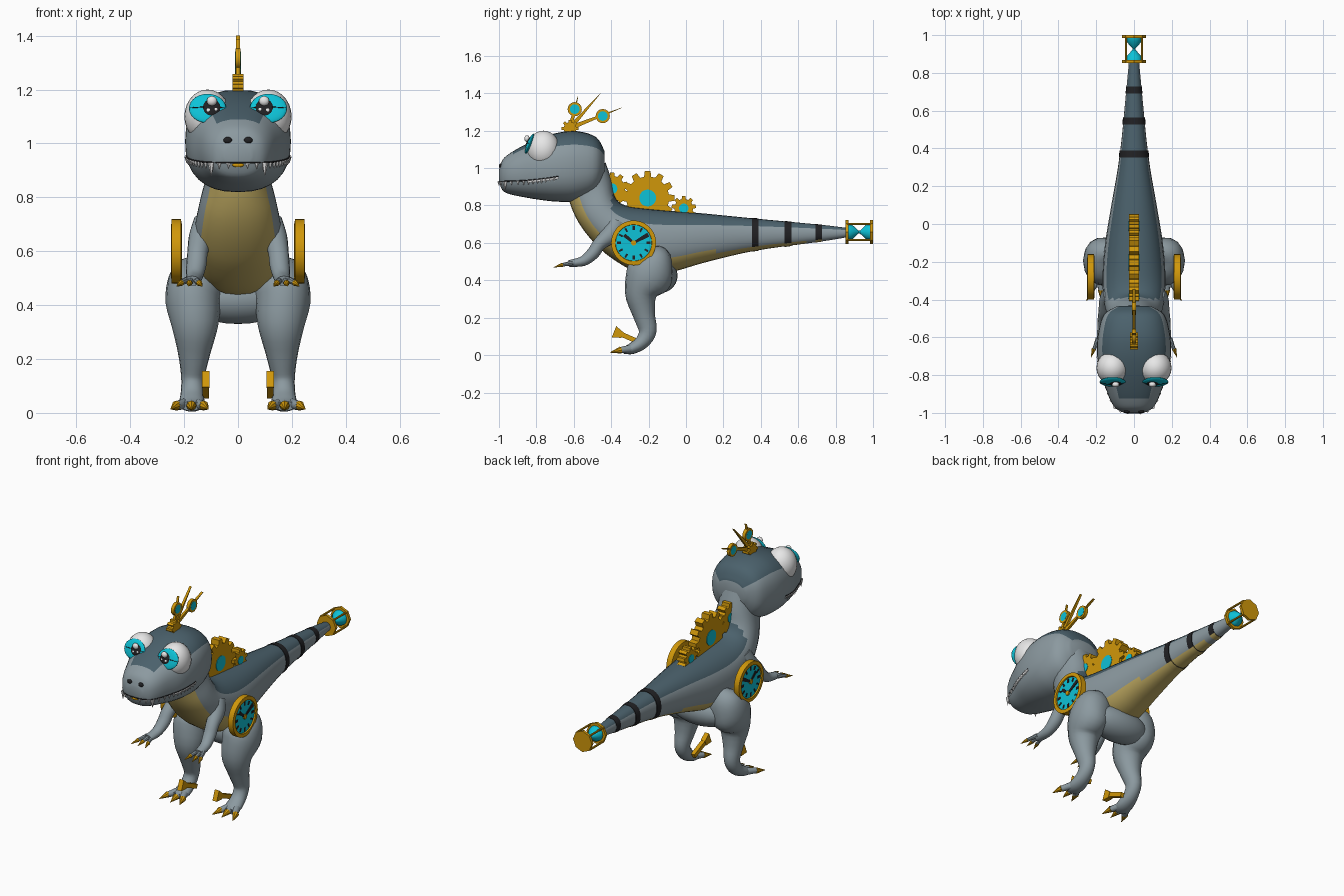
import bpy, bmesh, math
from mathutils import Vector, Matrix
from mathutils.bvhtree import BVHTree

if "Cube" in bpy.data.objects:
    bpy.data.objects.remove(bpy.data.objects["Cube"])

V = Vector
X = V((1, 0, 0))


def mat(name, r, g, b):
    m = bpy.data.materials.new(name)
    m.diffuse_color = (r, g, b, 1)
    m.use_nodes = True
    m.node_tree.nodes["Principled BSDF"].inputs["Base Color"].default_value = m.diffuse_color
    return m


GREY = mat("grey_skin", .26, .32, .35)
DARK = mat("slate_back", .07, .12, .15)
TAN = mat("tan_belly", .52, .40, .12)
GOLD = mat("gold", .63, .31, .003)
CYAN = mat("cyan", .004, .54, .68)
BLACK = mat("black", .015, .015, .017)
WHITE = mat("white", .80, .80, .80)


def finish(name, bm, mats, angle=40):
    bmesh.ops.recalc_face_normals(bm, faces=bm.faces)
    me = bpy.data.meshes.new(name)
    bm.to_mesh(me)
    bm.free()
    for m in mats:
        me.materials.append(m)
    me.shade_smooth()
    me.set_sharp_from_angle(angle=math.radians(angle))
    ob = bpy.data.objects.new(name, me)
    bpy.context.collection.objects.link(ob)
    return ob


def spline(rows, sub=4):
    """Catmull-Rom interpolation of rows of numbers."""
    out = []
    for i in range(len(rows) - 1):
        a, b, c, d = (rows[max(0, min(len(rows) - 1, i + k))] for k in (-1, 0, 1, 2))
        for s in range(sub):
            t = s / sub
            out.append([q + .5 * t * (r - p + t * (2*p - 5*q + 4*r - w + t * (3*(q - r) + w - p)))
                        for p, q, r, w in zip(a, b, c, d)])
    return out + [list(rows[-1])]


def loft(name, rings, mats, rule=None, n=24, power=2.0):
    """Skin over (centre, side vector, top vector) rings."""
    bm = bmesh.new()
    e = 2 / power
    loops = []
    for c, u, v in rings:
        loop = []
        for k in range(n):
            s, co = math.sin(2*math.pi*k/n), math.cos(2*math.pi*k/n)
            loop.append(bm.verts.new(c + u * math.copysign(abs(s)**e, s) + v * math.copysign(abs(co)**e, co)))
        loops.append(loop)
    for a, b in zip(loops, loops[1:]):
        for k in range(n):
            j = (k + 1) % n
            f = bm.faces.new((a[k], a[j], b[j], b[k]))
            if rule:
                f.material_index = rule(f.calc_center_median(), math.cos(2*math.pi*(k + .5)/n))
    for loop in (loops[0], loops[-1]):
        bm.faces.new(loop)
    return finish(name, bm, mats)


def sections(rows):
    """Rows (top y, top z, bottom y, bottom z, half width)."""
    return [(V((0, (a+c)/2, (b+d)/2)), X*w, V((0, (a-c)/2, (b-d)/2))) for a, b, c, d, w in rows]


def tube(name, rows, m, n=16, sub=4):
    """Rows (x, y, z, side radius, other radius)."""
    pts = spline(rows, sub)
    rings = []
    for i, p in enumerate(pts):
        t = (V(pts[min(i+1, len(pts)-1)][:3]) - V(pts[max(i-1, 0)][:3])).normalized()
        up = t.cross(X).normalized()
        rings.append((V(p[:3]), up.cross(t) * p[3], up * p[4]))
    return loft(name, rings, [m], n=n)


def spike(name, a, b, r, m, n=8):
    d = b - a
    q = d.to_track_quat('Z', 'Y').to_matrix().to_4x4()
    bm = bmesh.new()
    bmesh.ops.create_cone(bm, cap_ends=True, segments=n, radius1=r, radius2=r*.05,
                          depth=d.length, matrix=Matrix.Translation((a+b)/2) @ q)
    finish(name, bm, [m])


def ball(name, c, r, m, tilt=0):
    bm = bmesh.new()
    mx = Matrix.Translation(c) @ Matrix.Rotation(tilt, 4, 'X') @ Matrix.Diagonal((*r, 1))
    bmesh.ops.create_uvsphere(bm, u_segments=24, v_segments=14, radius=1, matrix=mx)
    finish(name, bm, [m], 180)


def prism(name, poly, x0, x1, m):
    """Outline in (y, z) extruded along x."""
    bm = bmesh.new()
    f = bm.faces.new([bm.verts.new((x0, y, z)) for y, z in poly])
    g = bmesh.ops.extrude_face_region(bm, geom=[f])
    bmesh.ops.translate(bm, vec=(x1-x0, 0, 0), verts=[v for v in g['geom'] if isinstance(v, bmesh.types.BMVert)])
    finish(name, bm, [m])


def circle(y, z, r, n=24):
    return [(y + r*math.cos(2*math.pi*k/n), z + r*math.sin(2*math.pi*k/n)) for k in range(n)]


def cog(y, z, r, teeth, depth):
    out = []
    for k in range(teeth):
        for off, rr in ((-.32, r-depth), (-.2, r), (.2, r), (.32, r-depth)):
            a = 2*math.pi*(k + off)/teeth + math.pi/2
            out.append((y + rr*math.cos(a), z + rr*math.sin(a)))
    return out


def bar(p, q, w0, w1):
    dy, dz = q[0]-p[0], q[1]-p[1]
    k = math.hypot(dy, dz)
    ny, nz = -dz/k, dy/k
    return [(p[0]+ny*w0, p[1]+nz*w0), (p[0]-ny*w0, p[1]-nz*w0), (q[0]-ny*w1, q[1]-nz*w1), (q[0]+ny*w1, q[1]+nz*w1)]


def lathe(name, prof, c, axis, m, n=24):
    """Profile of (radius, distance) around a signed axis."""
    up = V((0, 0, 1))
    sd = axis.cross(up)
    loft(name, [(c + axis*d, sd*r, up*r) for r, d in prof], [m], n=n)


# body, neck and tail
tail = [(.86, .68, .86, .63, .027), (.72, .697, .72, .607, .04), (.37, .73, .37, .558, .075)]
body = tail + [(.1, .757, .1, .495, .12), (-.08, .772, -.08, .445, .15), (-.22, .785, -.25, .44, .165),
               (-.31, .797, -.40, .52, .165), (-.36, .82, -.50, .61, .155), (-.385, .865, -.575, .71, .14),
               (-.40, .94, -.62, .81, .118), (-.43, 1.03, -.64, .90, .112)]


def skin_zone(c, k):
    if k > .5 and c.z < .86 and c.y > -.40:
        return 1
    limit = -.7 if c.y > .15 else -.35 if c.z < .6 and c.y < -.2 else -.5
    return 2 if k < limit and c.y < .68 else 0


loft("body", sections(spline(body)), [GREY, DARK, TAN], skin_zone, power=2.2)

# black tail bands
for i, y in enumerate((.37, .545, .71)):
    rows = []
    for yy in (y - .018, y + .018):
        a, b = (tail[1], tail[2]) if yy < .72 else (tail[0], tail[1])
        t = (yy - a[0]) / (b[0] - a[0])
        rows.append([p + (q-p)*t for p, q in zip(a, b)])
    rings = [(c, u*1.05, v*1.03) for c, u, v in sections(rows)]
    loft(f"tail_band_{i}", rings, [BLACK, TAN], lambda c, k: int(k < -.7), power=2.2)

# head
skull = [(-.435, 1.09, .97, .09), (-.48, 1.165, .87, .16), (-.58, 1.197, .825, .19), (-.68, 1.19, .82, .196),
         (-.78, 1.16, .83, .183), (-.87, 1.12, .845, .15), (-.94, 1.08, .86, .122), (-.98, 1.045, .88, .092),
         (-1.0, .99, .925, .05)]
head = loft("head", sections(spline([(y, a, y, b, w) for y, a, b, w in skull])), [GREY, DARK],
            lambda c, k: int(k > (.55 if c.y > -.75 else .83) and c.y > -.92), power=2.4, n=32)
surface = BVHTree.FromPolygons([v.co for v in head.data.vertices], [list(p.vertices) for p in head.data.polygons])


def on_head(angle, z):
    d = V((math.sin(angle), -math.cos(angle), 0))
    return surface.ray_cast(V((0, -.7, z)), d)[0], d


def strip(name, pts, r, m):
    cu = bpy.data.curves.new(name, 'CURVE')
    cu.dimensions, cu.bevel_depth, cu.bevel_resolution = '3D', r, 1
    sp = cu.splines.new('POLY')
    sp.points.add(len(pts) - 1)
    for pt, q in zip(sp.points, pts):
        pt.co = (*q, 1)
    cu.materials.append(m)
    bpy.context.collection.objects.link(bpy.data.objects.new(name, cu))


# mouth line, teeth and nostrils
for s in (1, -1):
    lip, gum = [], []
    for k in range(15):
        a = math.radians(6.8*k)
        z = .928 + .027*(k/14)**2
        p, d = on_head(s*a, z)
        lip.append(p)
        if k > 6:
            gum.append(on_head(s*a, z - .007)[0])
        if 0 < k < 14:
            fang = k == 3
            spike("tooth", p - V((0, 0, .001)), p + d*.001 - V((0, 0, .05 if fang else .024)),
                  .013 if fang else .009, WHITE, 6)
    strip("mouth_line", lip, .0035, BLACK)
    strip("back_teeth", gum, .007, WHITE)
    p, d = on_head(s*.13, 1.012)
    ball("nostril", p, (.016, .009, .012), BLACK)
p, d = on_head(0, .92)
ball("gold_tooth", p, (.022, .006, .008), GOLD)

# eyes
tilt = math.radians(-22)
nrm = V((0, -math.cos(tilt), -math.sin(tilt)))
for s in (1, -1):
    e = V((.113*s, -.762, 1.1))
    ball("eyeball", e, (.086, .088, .1), WHITE)
    ball("iris", e + nrm*.080, (.069, .013, .058), CYAN, tilt)
    ball("iris_mark", e + nrm*.081, (.069, .014, .004), BLACK, tilt)
    ball("pupil", e + nrm*.085 - X*s*.013, (.037, .013, .036), BLACK, tilt)
    ball("eye_glint", e + nrm*.095 + V((-.016*s, 0, .022)), (.019, .014, .018), WHITE)
    ball("small_eye_glint", e + nrm*.096 + V((-.004*s, 0, -.014)), (.01, .007, .01), WHITE)
    ball("low_eye_glint", e + nrm*.094 + V((-.03*s, 0, -.01)), (.008, .007, .008), WHITE)

# hips, legs and arms
ball("pelvis", V((0, -.145, .425)), (.2, .10, .095), GREY)
for s in (1, -1):
    leg = [(.11, -.15, .57, .03, .03), (.14, -.155, .515, .10, .085), (.165, -.195, .43, .105, .127),
           (.16, -.24, .33, .088, .088), (.163, -.225, .22, .060, .06), (.168, -.205, .13, .043, .048),
           (.17, -.235, .07, .043, .038), (.172, -.29, .035, .048, .03), (.175, -.335, .025, .035, .018)]
    tube("leg", [(s*r[0], *r[1:]) for r in leg], GREY)
    for dx in (-.045, 0, .055):
        tip = V((s*(.173 + dx), -.355, .026))
        tube("toe", [(s*(.173 + dx*.4), -.29, .035, .022, .022), (*tip, .016, .016)], GREY, n=10)
        spike("toe_claw", tip + V((0, .006, .001)), tip + V((s*dx*.4, -.052, -.012)), .019, GOLD)
    # gold winding key on the inner ankle
    prism("ankle_key_bar", bar((-.24, .065), (-.37, .122), .013, .013), s*.107, s*.132, GOLD)
    prism("ankle_key_head", bar((-.34, .107), (-.385, .125), .016, .032), s*.105, s*.134, GOLD)
    arm = [(.12, -.37, .71, .045, .05), (.138, -.40, .65, .045, .05), (.15, -.462, .595, .038, .036),
           (.155, -.497, .545, .037, .034), (.163, -.55, .503, .031, .027), (.17, -.625, .49, .028, .018)]
    tube("arm", [(s*r[0], *r[1:]) for r in arm], GREY)
    for dx in (-.028, .008, .04):
        tip = V((s*(.172 + dx), -.665, .482))
        tube("finger", [(s*(.17 + dx*.5), -.605, .493, .013, .013), (*tip, .009, .009)], GREY, n=8)
        spike("finger_claw", tip + V((0, .004, 0)), tip + V((s*dx*.4, -.042, -.012)), .012, GOLD)

# side clocks
cy, cz = -.28, .6
for s in (1, -1):
    lathe("clock_case", [(.10, .208), (.12, .212), (.12, .246), (.098, .248), (.096, .238), (.01, .238)],
          V((0, cy, cz)), X*s, GOLD, 32)
    prism("clock_face", circle(cy, cz, .097, 32), s*.237, s*.240, CYAN)
    for k in range(12):
        c, d = math.cos(k*math.pi/6), math.sin(k*math.pi/6)
        w = .007 if k % 3 == 0 else .005
        prism("clock_tick", bar((cy + .068*c, cz + .068*d), (cy + .09*c, cz + .09*d), w, w), s*.239, s*.243, BLACK)
    prism("minute_hand", bar((cy, cz), (cy + .078, cz + .044), .006, .012), s*.239, s*.244, BLACK)
    prism("hour_hand", bar((cy, cz), (cy - .05, cz + .042), .006, .010), s*.239, s*.244, BLACK)
    prism("clock_pin", circle(cy, cz, .014, 12), s*.239, s*.248, GOLD)

# gears on the back
for i, (y, z, r, n, dp, hub) in enumerate(((-.205, .84, .145, 12, .03, .045), (-.395, .89, .088, 10, .02, .028),
                                           (-.012, .785, .066, 9, .016, .025))):
    prism(f"back_gear_{i}", cog(y, z, r, n, dp), -.026, .026, GOLD)
    prism(f"gear_hub_{i}", circle(y, z, hub), -.029, .029, CYAN)

# crest of clock hands
prism("crest_gear", cog(-.62, 1.212, .046, 8, .012), -.02, .02, GOLD)
for tip, ring in (((-.577, 1.385), (-.595, 1.315)), ((-.345, 1.322), (-.445, 1.278)), ((-.457, 1.40), None)):
    prism("crest_hand", bar((-.62, 1.215), tip, .013, .001), -.007, .007, GOLD)
    if ring:
        prism("crest_ring", circle(*ring, .038, 16), -.01, .01, GOLD)
        prism("crest_gem", circle(*ring, .026, 16), -.011, .011, CYAN)

# hourglass on the tail tip
Y = V((0, 1, 0))
hc = V((0, 0, .658))
for y in (.852, .984):
    lathe("hourglass_plate", [(.064, y), (.064, y + .016)], hc, Y, GOLD, 8)
lathe("hourglass_glass", [(.046, .866), (.042, .885), (.008, .922), (.008, .93), (.042, .967), (.046, .986)],
      hc, Y, CYAN, 16)
for k in range(4):
    o = V((math.cos((k+.5)*math.pi/2), 0, math.sin((k+.5)*math.pi/2))) * .06
    lathe("hourglass_post", [(.006, .86), (.006, .99)], hc + o, Y, GOLD, 8)
